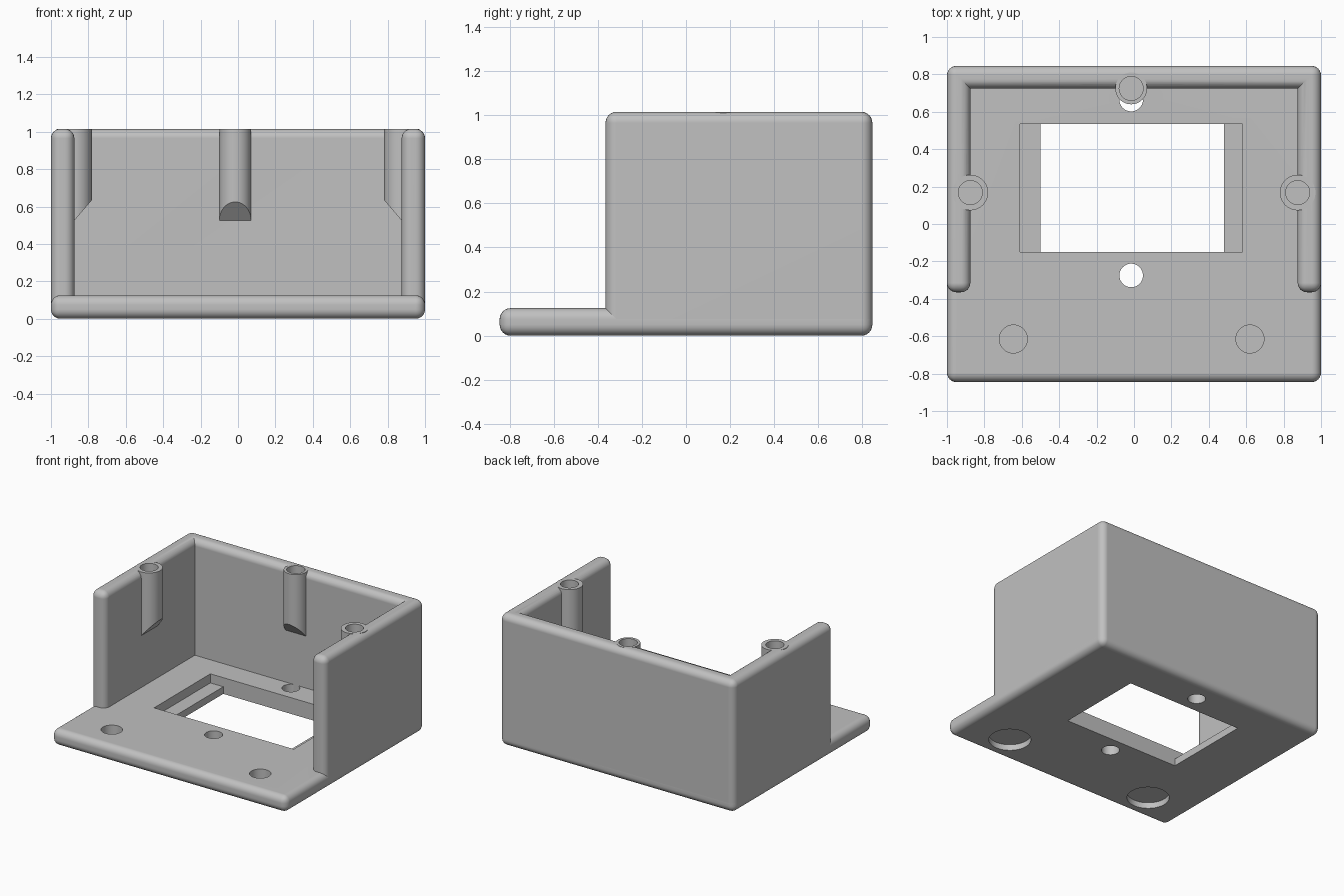
import bpy, bmesh, math
from mathutils import Matrix, Vector

if "Cube" in bpy.data.objects:
    bpy.data.objects.remove(bpy.data.objects["Cube"], do_unlink=True)

GREY = (0.53, 0.53, 0.53, 1)
mat = bpy.data.materials.new("light grey plastic")
mat.use_nodes = True
mat.diffuse_color = GREY
mat.node_tree.nodes["Principled BSDF"].inputs["Base Color"].default_value = GREY

# Main sizes
HALF_Y, TOP, FLOOR, R = 0.845, 1.015, 0.125, 0.05
IN_X, IN_Y, WALL_FRONT = 0.875, 0.725, -0.365
OFF = -0.015


def make(name, bm):
    bmesh.ops.recalc_face_normals(bm, faces=bm.faces)
    mesh = bpy.data.meshes.new(name)
    bm.to_mesh(mesh)
    bm.free()
    mesh.materials.append(mat)
    obj = bpy.data.objects.new(name, mesh)
    bpy.context.collection.objects.link(obj)
    return obj


def prism(outline, z0, z1):
    bm = bmesh.new()
    face = bm.faces.new([bm.verts.new((x, y, z0)) for x, y in outline])
    up = bmesh.ops.extrude_face_region(bm, geom=[face])["geom"]
    bmesh.ops.translate(bm, vec=(0, 0, z1 - z0),
                        verts=[v for v in up if isinstance(v, bmesh.types.BMVert)])
    bmesh.ops.recalc_face_normals(bm, faces=bm.faces)
    return bm


def rect(x0, x1, y0, y1):
    return [(x0, y0), (x1, y0), (x1, y1), (x0, y1)]


def round_edges(bm, keep):
    bmesh.ops.bevel(bm, geom=[e for e in bm.edges if keep(e)], offset=R,
                    segments=6, profile=0.5, affect='EDGES', clamp_overlap=True)


def cylinder(x, y, z0, z1, r):
    bm = bmesh.new()
    bmesh.ops.create_cone(bm, cap_ends=True, segments=48, radius1=r, radius2=r, depth=z1 - z0,
                          matrix=Matrix.Translation((x, y, (z0 + z1) / 2)))
    return bm


def activate(obj):
    bpy.ops.object.select_all(action='DESELECT')
    obj.select_set(True)
    bpy.context.view_layer.objects.active = obj


def cut(obj, *shapes):
    for bm in shapes:
        cutter = make("cutter", bm)
        cutter.hide_render = True
        mod = obj.modifiers.new("cut", 'BOOLEAN')
        mod.operation, mod.solver, mod.object = 'DIFFERENCE', 'EXACT', cutter
        activate(obj)
        bpy.ops.object.modifier_apply(modifier=mod.name)
        bpy.data.objects.remove(cutter, do_unlink=True)


def smooth(obj):
    activate(obj)
    bpy.ops.object.shade_smooth_by_angle(angle=math.radians(30))
    mod = obj.modifiers.new("even_normals", 'WEIGHTED_NORMAL')
    mod.keep_sharp = True


# Base plate, rounded all round, with stepped window and holes
bm = prism(rect(-1, 1, -HALF_Y, HALF_Y), 0, FLOOR)
round_edges(bm, lambda e: True)
base = make("base_plate", bm)
cut(base,
    prism(rect(-0.5, 0.48, -0.15, 0.535), -0.1, 0.3),
    prism(rect(-0.61, 0.58, -0.15, 0.535), 0.055, 0.3),
    cylinder(OFF, -0.275, -0.1, 0.3, 0.063),
    cylinder(OFF, 0.665, -0.1, 0.3, 0.063))
for x in (-0.645, 0.62):
    cut(base, cylinder(x, -0.615, 0.055, 0.3, 0.075),
        cylinder(x, -0.615, -0.1, 0.045, 0.148))
smooth(base)

# U-shaped wall; the two inside corners stay sharp
outline = [(-1, WALL_FRONT), (-IN_X, WALL_FRONT), (-IN_X, IN_Y), (IN_X, IN_Y),
           (IN_X, WALL_FRONT), (1, WALL_FRONT), (1, HALF_Y), (-1, HALF_Y)]
bm = prism(outline, 0.06, TOP)


def wall_edge(e):
    a, b = (v.co for v in e.verts)
    on_bottom = max(a.z, b.z) < 0.1
    inside = all(abs(c.y - IN_Y) < 0.01 for c in (a, b)) and abs(a.z - b.z) > 0.1
    return not on_bottom and not inside


round_edges(bm, wall_edge)
wall = make("surrounding_wall", bm)

# Screw bosses with slanted undersides
bosses = [("right_boss", -IN_X, 0.168, 0.095, (1, 0)),
          ("left_boss", IN_X, 0.168, 0.095, (-1, 0)),
          ("back_boss", OFF, IN_Y, 0.085, (0, -1))]
for name, x, y, r, inward in bosses:
    bm = cylinder(x, y, 0.5, TOP, r)
    for v in bm.verts:
        if v.co.z < 0.6:
            v.co.z = 0.525 + 1.17 * (v.co.xy - Vector((x, y))).dot(Vector(inward))
    boss = make(name, bm)
    for part in (boss, wall):
        cut(part, cylinder(x, y, 0.7, TOP + 0.1, 0.064))
    smooth(boss)
smooth(wall)
